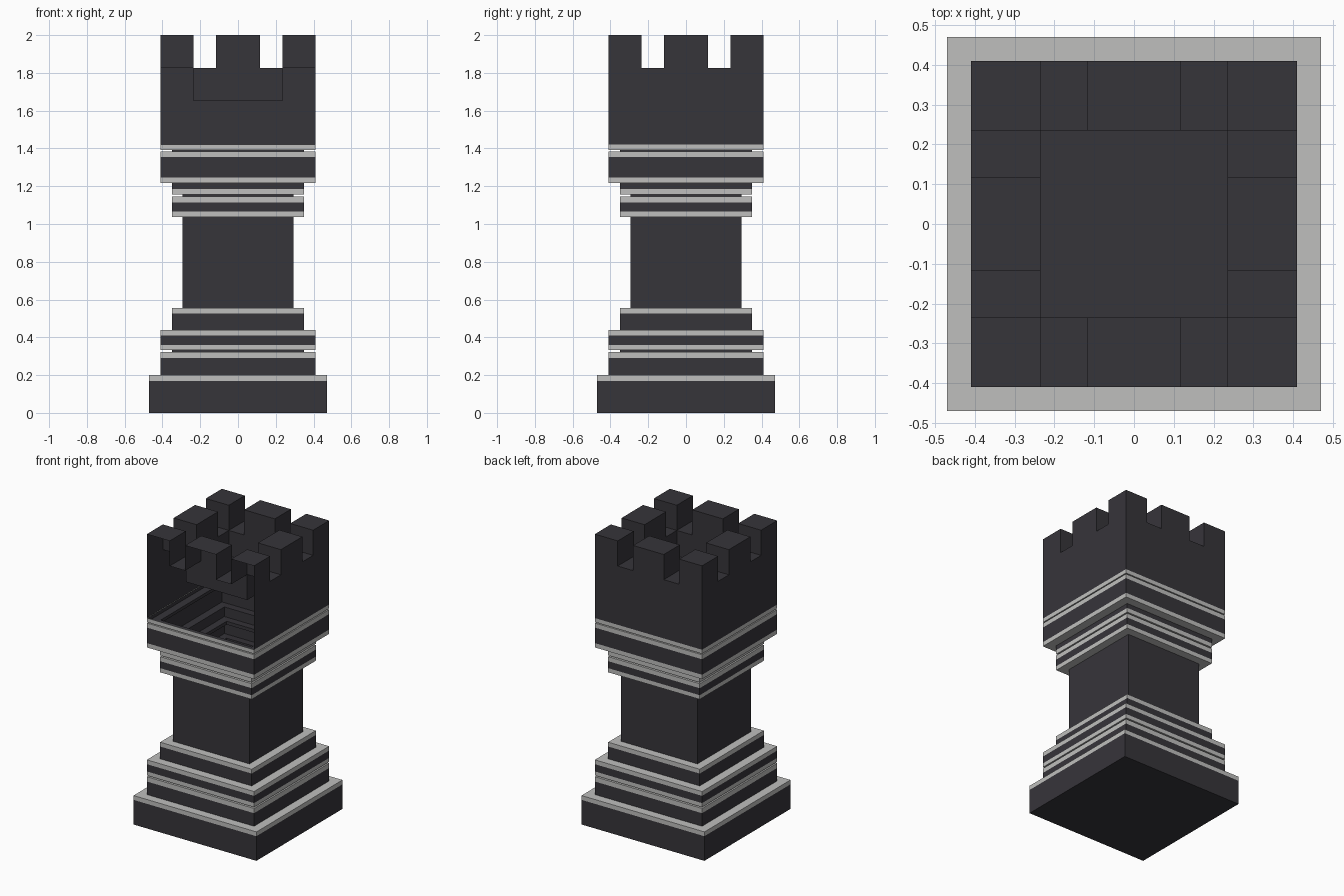
import bpy, bmesh

if "Cube" in bpy.data.objects:
    bpy.data.objects.remove(bpy.data.objects["Cube"])


def material(name, rgb):
    m = bpy.data.materials.new(name)
    m.diffuse_color = (*rgb, 1.0)
    m.use_nodes = True
    m.node_tree.nodes["Principled BSDF"].inputs["Base Color"].default_value = m.diffuse_color
    return m


LIGHT = material("light grey trim", (0.52, 0.52, 0.51))
DARK = material("charcoal", (0.037, 0.035, 0.042))


def finish(bm, name, mats):
    bmesh.ops.remove_doubles(bm, verts=bm.verts[:], dist=1e-5)
    me = bpy.data.meshes.new(name)
    bm.to_mesh(me)
    bm.free()
    for m in mats:
        me.materials.append(m)
    ob = bpy.data.objects.new(name, me)
    bpy.context.collection.objects.link(ob)
    return ob


# Pedestal: square rings swept up a profile (half width, height, colour of the
# segment leading to this point: 0 light, 1 dark)
profile = [
    (0.47, 0.0, 1), (0.47, 0.17, 1), (0.47, 0.20, 0), (0.41, 0.20, 0),
    (0.41, 0.29, 1), (0.41, 0.323, 0), (0.35, 0.323, 0), (0.35, 0.332, 1),
    (0.41, 0.332, 0), (0.41, 0.36, 0), (0.41, 0.41, 1), (0.41, 0.44, 0),
    (0.35, 0.44, 0), (0.35, 0.525, 1), (0.35, 0.555, 0), (0.293, 0.555, 0),
    (0.293, 1.038, 1), (0.35, 1.038, 0), (0.35, 1.067, 0), (0.35, 1.115, 1),
    (0.35, 1.146, 0), (0.293, 1.146, 0), (0.293, 1.155, 1), (0.35, 1.155, 0),
    (0.35, 1.185, 0), (0.35, 1.217, 1), (0.41, 1.217, 0), (0.41, 1.247, 0),
    (0.41, 1.354, 1), (0.41, 1.385, 0), (0.35, 1.385, 0), (0.35, 1.392, 1),
    (0.41, 1.392, 0), (0.41, 1.42, 0),
]
bm = bmesh.new()
rings = [[bm.verts.new((sx * r, sy * r, z))
          for sx, sy in ((-1, -1), (1, -1), (1, 1), (-1, 1))]
         for r, z, _ in profile]
bm.faces.new(rings[0][::-1]).material_index = 1
for k in range(1, len(rings)):
    a, b = rings[k - 1], rings[k]
    for i in range(4):
        j = (i + 1) % 4
        bm.faces.new((a[i], a[j], b[j], b[i])).material_index = profile[k][2]
pedestal = finish(bm, "pedestal", (LIGHT, DARK))

# Dark inner lining, seen through the open front of the battlement
lining = pedestal.modifiers.new("lining", 'SOLIDIFY')
lining.thickness = 0.003
lining.offset = -1
lining.use_even_offset = True
lining.material_offset = 1

# Battlement: merlons, notches and the sunken well as a grid of heights
G = [-0.41, -0.235, -0.117, 0.117, 0.235, 0.41]
BASE, WELL, NOTCH, TOP = 1.42, 1.65, 1.826, 2.0


def height(i, j):
    if not (0 <= i <= 4 and 0 <= j <= 4):
        return BASE
    if i in (0, 4) or j in (0, 4):
        return TOP if i % 2 == 0 and j % 2 == 0 else NOTCH
    return WELL


bm = bmesh.new()


def quad(*pts):
    bm.faces.new([bm.verts.new(p) for p in pts])


for i in range(5):
    for j in range(5):
        x0, x1, y0, y1, h = G[i], G[i + 1], G[j], G[j + 1], height(i, j)
        quad((x0, y0, h), (x1, y0, h), (x1, y1, h), (x0, y1, h))
        # walls down to each lower neighbour; the outer front stays open
        for di, dj, p, q in ((0, -1, (x0, y0), (x1, y0)),
                             (1, 0, (x1, y0), (x1, y1)),
                             (0, 1, (x1, y1), (x0, y1)),
                             (-1, 0, (x0, y1), (x0, y0))):
            low = height(i + di, j + dj)
            if low < h and j + dj >= 0:
                quad((*p, low), (*q, low), (*q, h), (*p, h))
finish(bm, "battlement", (DARK,))
